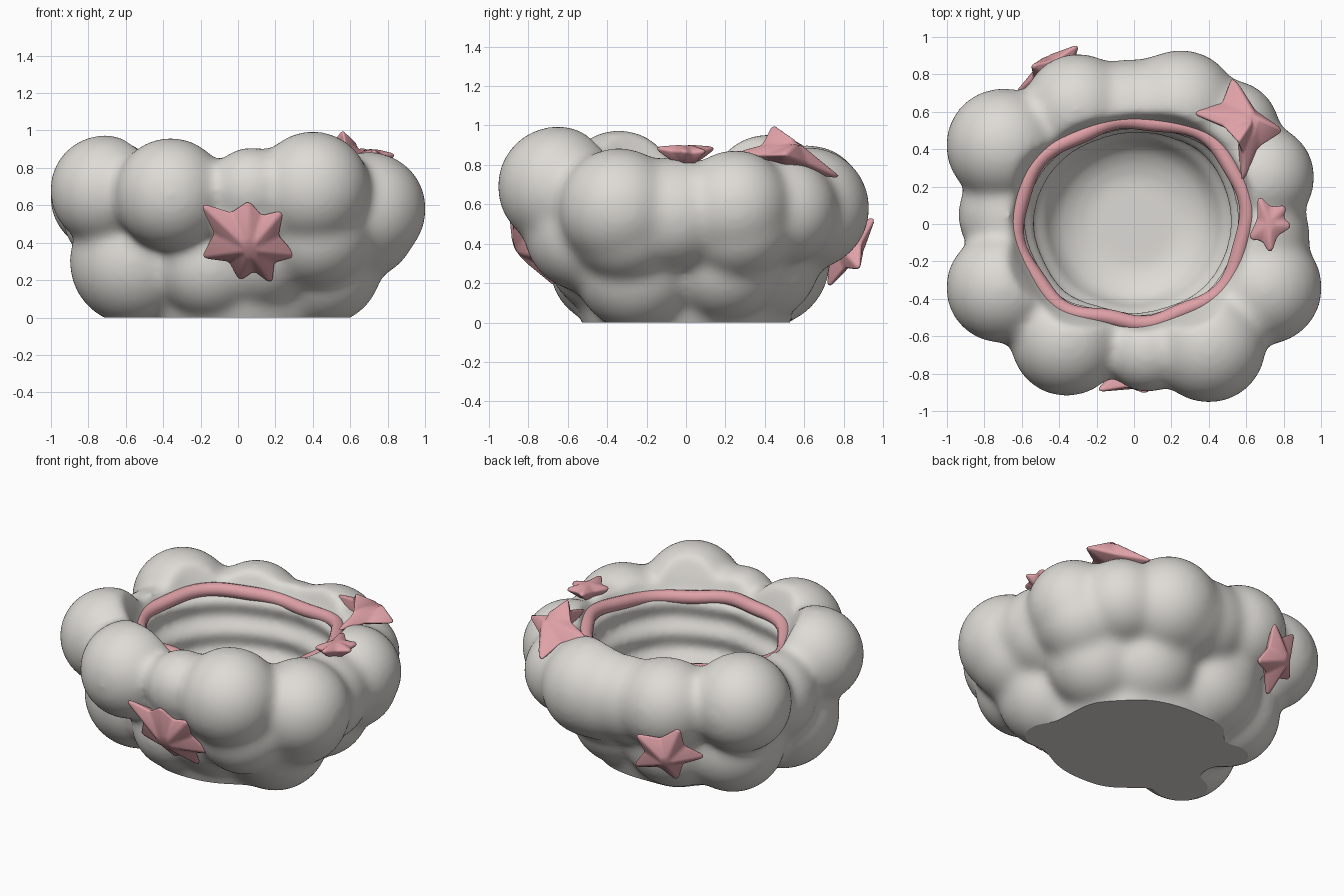
import bpy, bmesh, math
from mathutils import Vector

if "Cube" in bpy.data.objects:
    bpy.data.objects.remove(bpy.data.objects["Cube"])


def material(name, col):
    m = bpy.data.materials.new(name)
    m.diffuse_color = (*col, 1)
    m.use_nodes = True
    m.node_tree.nodes["Principled BSDF"].inputs["Base Color"].default_value = m.diffuse_color
    return m


grey = material("warm_grey", (0.73, 0.71, 0.67))
pink = material("soft_pink", (0.73, 0.355, 0.385))


def finish(name, bm, mat):
    bmesh.ops.recalc_face_normals(bm, faces=bm.faces)
    me = bpy.data.meshes.new(name)
    bm.to_mesh(me)
    bm.free()
    ob = bpy.data.objects.new(name, me)
    bpy.context.collection.objects.link(ob)
    if mat:
        me.materials.append(mat)
    return ob


def activate(ob):
    bpy.ops.object.select_all(action='DESELECT')
    ob.select_set(True)
    bpy.context.view_layer.objects.active = ob


def add_mod(ob, kind, **props):
    m = ob.modifiers.new(kind.lower(), kind)
    for k, v in props.items():
        setattr(m, k, v)
    activate(ob)
    bpy.ops.object.modifier_apply(modifier=m.name)


def smooth(ob, deg):
    activate(ob)
    bpy.ops.object.shade_smooth_by_angle(angle=math.radians(deg))


# Wavy opening outline: radius every 22.5 degrees
RADII = [.60, .605, .61, .57, .55, .55, .585, .615, .63, .605, .595, .53, .53, .53, .57, .585]


def rim_radius(a):
    t = (a / math.tau * 16) % 16
    i = int(t)
    f = t - i
    p = [RADII[(i + k) % 16] for k in (-1, 0, 1, 2)]
    return p[1] + 0.5 * f * (p[2] - p[0] + f * (2 * p[0] - 5 * p[1] + 4 * p[2] - p[3]
                             + f * (3 * (p[1] - p[2]) + p[3] - p[0])))


def rim_z(a):
    return 0.76 + 0.02 * math.sin(3 * a + 0.6)


N = 96
ANG = [math.tau * i / N for i in range(N)]


def loft(bm, rings, closed=False):
    loops = [[bm.verts.new(p) for p in r] for r in rings]
    for a, b in zip(loops, loops[1:] + loops[:1] if closed else loops[1:]):
        n = len(a)
        for i in range(n):
            bm.faces.new((a[i], a[(i + 1) % n], b[(i + 1) % n], b[i]))
    if not closed:
        bm.faces.new(loops[0])
        bm.faces.new(loops[-1])


# Cloud body: puffs fused around a tapered core
UPPER = [(-.71, -.34, .68, .285), (-.70, .42, .65, .295), (-.36, -.62, .66, .29),
         (.07, -.68, .69, .21), (.40, -.65, .69, .295), (.70, -.34, .58, .295),
         (.68, .25, .59, .275), (.51, .50, .57, .26), (.25, .62, .58, .30),
         (-.03, .60, .57, .27), (-.30, .62, .61, .28), (-.66, .05, .55, .27),
         (.65, -.06, .55, .28), (.42, -.52, .46, .29), (.07, -.6, .55, .24),
         (.66, -.30, .50, .285), (.64, .27, .50, .27), (.15, .60, .56, .29)]
LOWER = [(-.56, -.22, .30, .33), (-.52, .25, .29, .31), (-.15, -.40, .28, .28),
         (.12, -.39, .36, .31), (.45, -.25, .28, .31), (.46, .20, .31, .29),
         (.20, .36, .32, .31), (-.22, .40, .31, .32)]
bm = bmesh.new()
for x, y, z, r in UPPER + LOWER:
    geo = bmesh.ops.create_icosphere(bm, subdivisions=4, radius=r + .013)
    bmesh.ops.translate(bm, verts=geo['verts'], vec=(x, y, z))
loft(bm, [[(r * math.cos(a), r * math.sin(a), z) for a in ANG]
          for r, z in ((.46, -.15), (.53, 0), (.62, .3), (.68, .75))])
body = finish("cloud_body", bm, grey)
add_mod(body, 'REMESH', mode='VOXEL', voxel_size=0.022)
add_mod(body, 'SMOOTH', factor=0.5, iterations=15)

# Ribbed bowl hollow, flaring out above the rim
bm = bmesh.new()
rings = []
profile = [(.22, .17), (.25, .173), (.33, .20), (.395, .24), (.435, .29)]
for k in range(15):
    z = .31 + .03 * k
    profile.append((.46 + .09 * (k / 14) ** .6 + .022 * math.cos(math.tau * (z - .62) / .19), z))
for r, z in profile:
    w = min(1, max(0, (z - .18) / .5))
    ring = []
    for a in ANG:
        q = r * (1 - w) + r * w * rim_radius(a) / .575
        ring.append((q * math.cos(a), q * math.sin(a), z))
    rings.append(ring)
for s, z in ((1.0, .755), (1.03, .79), (1.08, .86), (1.17, .96), (1.22, 1.3)):
    rings.append([(s * rim_radius(a) * math.cos(a), s * rim_radius(a) * math.sin(a), z) for a in ANG])
loft(bm, rings)
hollow = finish("hollow_cutter", bm, None)
add_mod(body, 'BOOLEAN', operation='DIFFERENCE', solver='EXACT', object=hollow)
bpy.data.objects.remove(hollow, do_unlink=True)
add_mod(body, 'REMESH', mode='VOXEL', voxel_size=0.018)
add_mod(body, 'SMOOTH', factor=0.5, iterations=22)

# Slice the base flat at ground level
bm = bmesh.new()
bm.from_mesh(body.data)
cut = bmesh.ops.bisect_plane(bm, geom=bm.verts[:] + bm.edges[:] + bm.faces[:],
                             plane_co=(0, 0, 0), plane_no=(0, 0, 1), clear_inner=True)
rim_edges = [e for e in cut['geom_cut'] if isinstance(e, bmesh.types.BMEdge)]
bmesh.ops.triangle_fill(bm, edges=rim_edges, use_beauty=True, normal=(0, 0, -1))
bm.to_mesh(body.data)
bm.free()
body.data.materials.clear()
body.data.materials.append(grey)
for p in body.data.polygons:
    p.material_index = 0
smooth(body, 60)
for p in body.data.polygons:
    if p.center.z < 1e-4:
        p.use_smooth = False

# Pink rim tube following the opening
bm = bmesh.new()
T = 0.043
rings = []
for a in ANG:
    ring = []
    for k in range(12):
        b = math.tau * k / 12
        r = rim_radius(a) + .010 * math.sin(8 * a) + T * math.cos(b)
        ring.append((r * math.cos(a), r * math.sin(a), rim_z(a) + T * math.sin(b)))
    rings.append(ring)
loft(bm, rings, closed=True)
smooth(finish("rim_band", bm, pink), 60)


# Puffy ridged stars: centre, outward normal, thickness, tips in order
def star(name, centre, normal, thick, tips, waist=0.55, grow=1.1):
    c, n = Vector(centre), Vector(normal).normalized()
    tips = [c + (Vector(t) - c) * grow for t in tips]
    bm = bmesh.new()
    top, bot = bm.verts.new(c + n * thick), bm.verts.new(c - n * thick)
    edge = []
    for i, t in enumerate(tips):
        mid = (t + tips[(i + 1) % len(tips)]) / 2
        edge += [bm.verts.new(t), bm.verts.new(c + (mid - c) * waist)]
    for i, v in enumerate(edge):
        w = edge[(i + 1) % len(edge)]
        bm.faces.new((top, v, w))
        bm.faces.new((bot, w, v))
    ob = finish(name, bm, pink)
    add_mod(ob, 'BEVEL', width=0.016, segments=3, limit_method='NONE')
    smooth(ob, 60)


def flat_tips(centre, normal, radius, count, turn):
    n = Vector(normal).normalized()
    u = Vector((0, 0, 1)).cross(n).normalized()
    v = n.cross(u)
    return [Vector(centre) + radius * (u * math.cos(turn + math.tau * i / count)
            + v * math.sin(turn + math.tau * i / count)) for i in range(count)]


# Front star, lying on the sloping wall
front = [(-.20, .61), (.06, .62), (.24, .57), (.31, .33), (.18, .18), (.01, .20), (-.19, .32)]
star("front_star", (.06, -.785, .41), (0, -.86, -.51), .11,
     [(x, -.785 - .55 * (z - .41), z) for x, z in front], .72, 1.07)

# Back star
c, n = (-.43, .82, .39), (-.45, .80, -.36)
star("back_star", c, n, .10, flat_tips(c, n, .235, 5, 1.19), .66)

# Large star on the back right puff
star("large_rim_star", (.60, .53, .845), (.55, .4, .7), .10,
     [(.58, .21, .85), (.80, .50, .85), (.53, .79, .73), (.30, .60, .87), (.56, .44, 1.0)], .68, 1.08)

# Small star on the right of the rim
star("small_rim_star", (.715, 0, .835), (.1, 0, 1), .075,
     [(.82, .10, .87), (.85, -.01, .87), (.73, -.17, .89), (.61, -.08, .86), (.66, .16, .89)], .7, 1.1)
